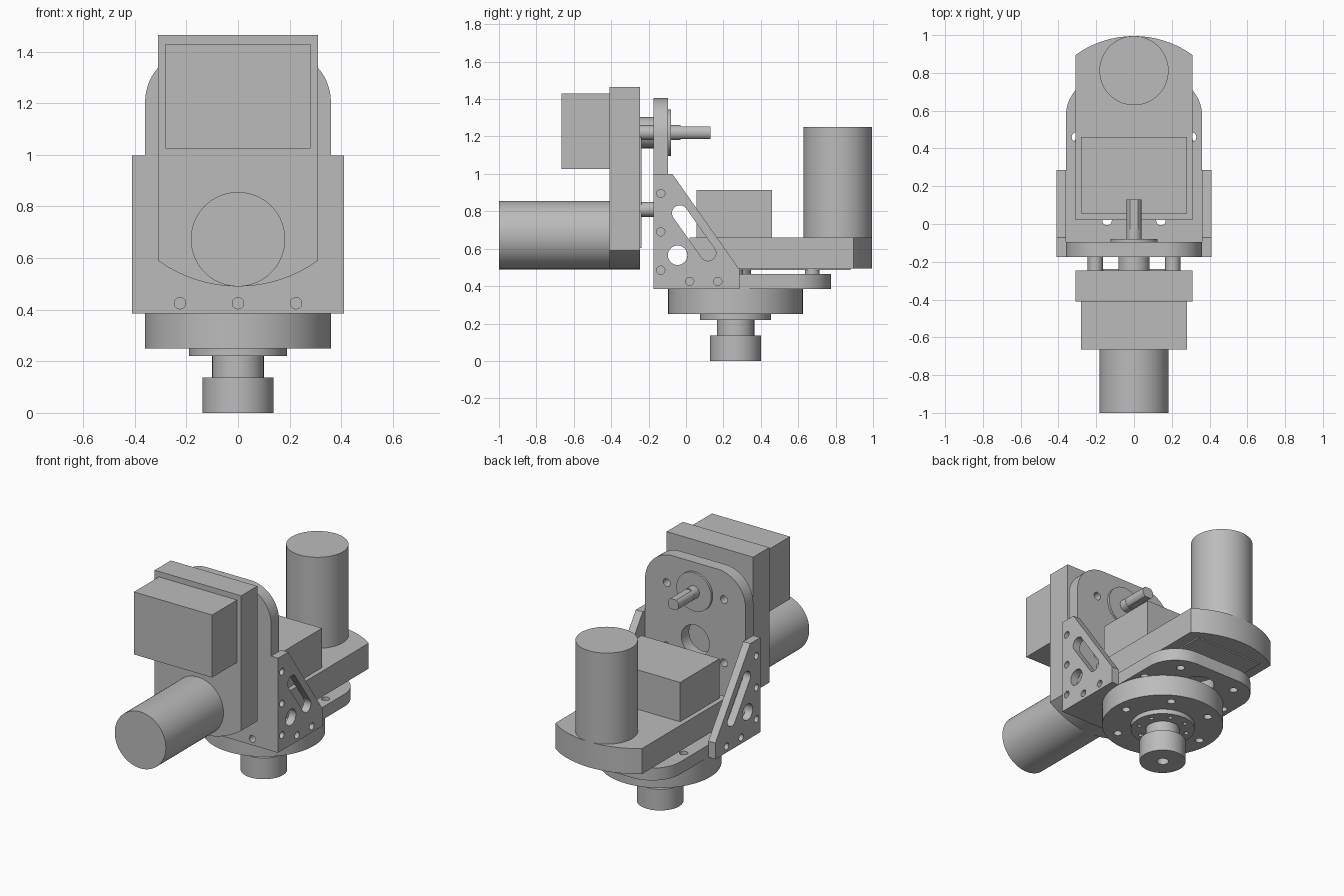
import bpy, bmesh
from math import pi, cos, sin, asin, radians

cube = bpy.data.objects.get("Cube")
if cube:
    bpy.data.objects.remove(cube, do_unlink=True)

grey = bpy.data.materials.new("machined grey")
grey.use_nodes = True
COLOUR = (0.5, 0.5, 0.5, 1)
grey.diffuse_color = COLOUR
grey.node_tree.nodes["Principled BSDF"].inputs["Base Color"].default_value = COLOUR

# How profile coordinates (u, v) and height h map to x, y, z
AXES = {
    "x": lambda u, v, h: (h, u, v),
    "y": lambda u, v, h: (u, h, v),
    "z": lambda u, v, h: (u, v, h),
}


def arc(u, v, r, start=0, end=2 * pi, steps=16):
    return [(u + r * cos(start + (end - start) * i / steps),
             v + r * sin(start + (end - start) * i / steps)) for i in range(steps + 1)]


def circle(u, v, r, steps=24):
    return arc(u, v, r, steps=steps)[:-1]


def rect(u0, u1, v0, v1):
    return [(u0, v0), (u1, v0), (u1, v1), (u0, v1)]


def slab(name, axis, lo, hi, outline, holes=()):
    """Extrude a profile with holes between two heights along an axis."""
    curve = bpy.data.curves.new(name, "CURVE")
    curve.dimensions = "2D"
    curve.fill_mode = "BOTH"
    curve.extrude = (hi - lo) / 2
    for loop in [outline, *holes]:
        spline = curve.splines.new("POLY")
        spline.points.add(len(loop) - 1)
        for point, (u, v) in zip(spline.points, loop):
            point.co = (u, v, 0, 1)
        spline.use_cyclic_u = True
    temp = bpy.data.objects.new(name + " profile", curve)
    bpy.context.scene.collection.objects.link(temp)
    bpy.context.view_layer.update()
    graph = bpy.context.evaluated_depsgraph_get()
    mesh = bpy.data.meshes.new_from_object(temp.evaluated_get(graph))
    bpy.data.objects.remove(temp, do_unlink=True)
    bpy.data.curves.remove(curve)

    bm = bmesh.new()
    bm.from_mesh(mesh)
    bmesh.ops.remove_doubles(bm, verts=bm.verts, dist=1e-5)
    for vert in bm.verts:
        vert.co = AXES[axis](vert.co.x, vert.co.y, vert.co.z + (lo + hi) / 2)
    bmesh.ops.recalc_face_normals(bm, faces=bm.faces)
    bm.to_mesh(mesh)
    bm.free()
    mesh.name = name
    mesh.shade_smooth()
    mesh.set_sharp_from_angle(angle=radians(30))
    mesh.materials.clear()
    mesh.materials.append(grey)
    obj = bpy.data.objects.new(name, mesh)
    bpy.context.scene.collection.objects.link(obj)
    return obj


def rod(name, axis, lo, hi, u, v, r, holes=(), steps=64):
    return slab(name, axis, lo, hi, circle(u, v, r, steps), holes)


SHAFT_Y, SHAFT_Z = 0.265, 1.22
PLATE_W, ROUND = 0.36, 0.2


def rounded_end(v0, v1):
    """Plate outline, square at v0 and with rounded corners at v1."""
    inner = PLATE_W - ROUND
    return ([(-PLATE_W, v0), (PLATE_W, v0)]
            + arc(inner, v1 - ROUND, ROUND, 0, pi / 2)
            + arc(-inner, v1 - ROUND, ROUND, pi / 2, pi))


def gearmotor(prefix, axis, face, out, v_shaft, step):
    """Gearbox with motor; out points away from the plate, step toward the motor."""
    def along(a, b):
        return sorted((face + out * a, face + out * b))

    def v(d):
        return v_shaft + step * d

    # Gearbox with one bowed end
    radius, half = 0.53, 0.31
    sweep = asin(half / radius)
    bow = [(radius * sin(t), v(0.2 + radius * cos(t)))
           for t in [sweep * (1 - i / 8) for i in range(17)]]
    slab(prefix + " gearbox", axis, *along(0, 0.165), [(-half, v(-0.245)), (half, v(-0.245))] + bow)
    slab(prefix + " gearbox cover", axis, *along(-0.008, 0),
         rect(-0.24, 0.24, *sorted((v(0.025), v(0.615)))))
    slab(prefix + " gear housing", axis, *along(0.165, 0.42),
         rect(-0.28, 0.28, *sorted((v(-0.21), v(0.195)))))
    rod(prefix + " motor", axis, *along(0.165, 0.755), 0, v(0.547), 0.183)
    # Mounting posts and shaft collar
    gap = 0.07 if axis == "y" else 0.03
    for side in (-1, 1):
        for d in (0, 0.41):
            rod(prefix + " post", axis, *along(-gap, 0), side * 0.205, v(d), 0.04, steps=24)
    rod(prefix + " shaft collar", axis, *along(-gap - 0.04, 0), 0, v(0), 0.083)


gearmotor("front", "y", -0.245, -1, SHAFT_Z, -1)
gearmotor("rear", "z", 0.495, 1, SHAFT_Y, 1)

# Holes shared by both mounting plates
def mount_holes(v_shaft, step):
    posts = [circle(s * 0.205, v_shaft + step * d, 0.025) for s in (-1, 1) for d in (0, 0.41)]
    return posts + [circle(0, v_shaft + step * 0.32, 0.1, 48)]


bolt_ring = [circle(0.285 * cos(a), SHAFT_Y + 0.285 * sin(a), 0.025)
             for a in [i * pi / 3 for i in range(6)]]

# Upright and flat mounting plates
slab("upright plate", "y", -0.175, -0.095, rounded_end(0.385, 1.405),
     mount_holes(SHAFT_Z, -1) + [circle(x, 0.425, 0.022) for x in (-0.225, 0, 0.225)])
edge_holes = [circle(s * 0.305, 0.46, 0.025) for s in (-1, 1)]
slab("flat plate", "z", 0.385, 0.465, rounded_end(-0.095, 0.775),
     mount_holes(SHAFT_Y, 1) + [bolt_ring[i] for i in (1, 2, 4, 5)] + edge_holes)

# Side brackets with screw holes, a round hole and a slanted slot
bracket = [(-0.175, 0.385), (0.285, 0.385), (0.285, 0.49), (-0.072, 0.998), (-0.175, 0.998)]
screws = [circle(-0.135, z, 0.022) for z in (0.485, 0.69, 0.895)]
screws += [circle(y, 0.425, 0.022) for y in (0.02, 0.17)]
tilt = radians(35)
slot = (arc(-0.033, 0.79, 0.042, tilt, tilt + pi) + arc(0.118, 0.577, 0.042, tilt + pi, tilt + 2 * pi))
for name, side in (("left", 1), ("right", -1)):
    lo, hi = sorted((side * 0.36, side * 0.41))
    slab(name + " bracket", "x", lo, hi, bracket, screws + [circle(-0.045, 0.565, 0.052, 32), slot])

# Upright plate output: bearing ring and shaft with two flats
rod("bearing ring", "y", -0.095, -0.08, 0, SHAFT_Z, 0.125)
rod("shaft shoulder", "y", -0.175, -0.03, 0, SHAFT_Z, 0.04, steps=32)
flat = asin(0.033 / 0.039)
slab("flatted shaft", "y", -0.03, 0.13,
     arc(0, SHAFT_Z, 0.039, -flat, flat) + arc(0, SHAFT_Z, 0.039, pi - flat, pi + flat))

# Lower output: drilled disc, flange, neck and hub
rod("drilled disc", "z", 0.25, 0.385, 0, SHAFT_Y, 0.36, bolt_ring, 96)
rod("flange", "z", 0.22, 0.25, 0, SHAFT_Y, 0.19,
    [circle(0.147 * cos(a), SHAFT_Y + 0.147 * sin(a), 0.014, 12)
     for a in [(i + 0.5) * pi / 4 for i in range(8)]])
rod("neck", "z", 0.137, 0.22, 0, SHAFT_Y, 0.1)
rod("hub", "z", 0, 0.137, 0, SHAFT_Y, 0.137, [circle(0, SHAFT_Y, 0.035)])
